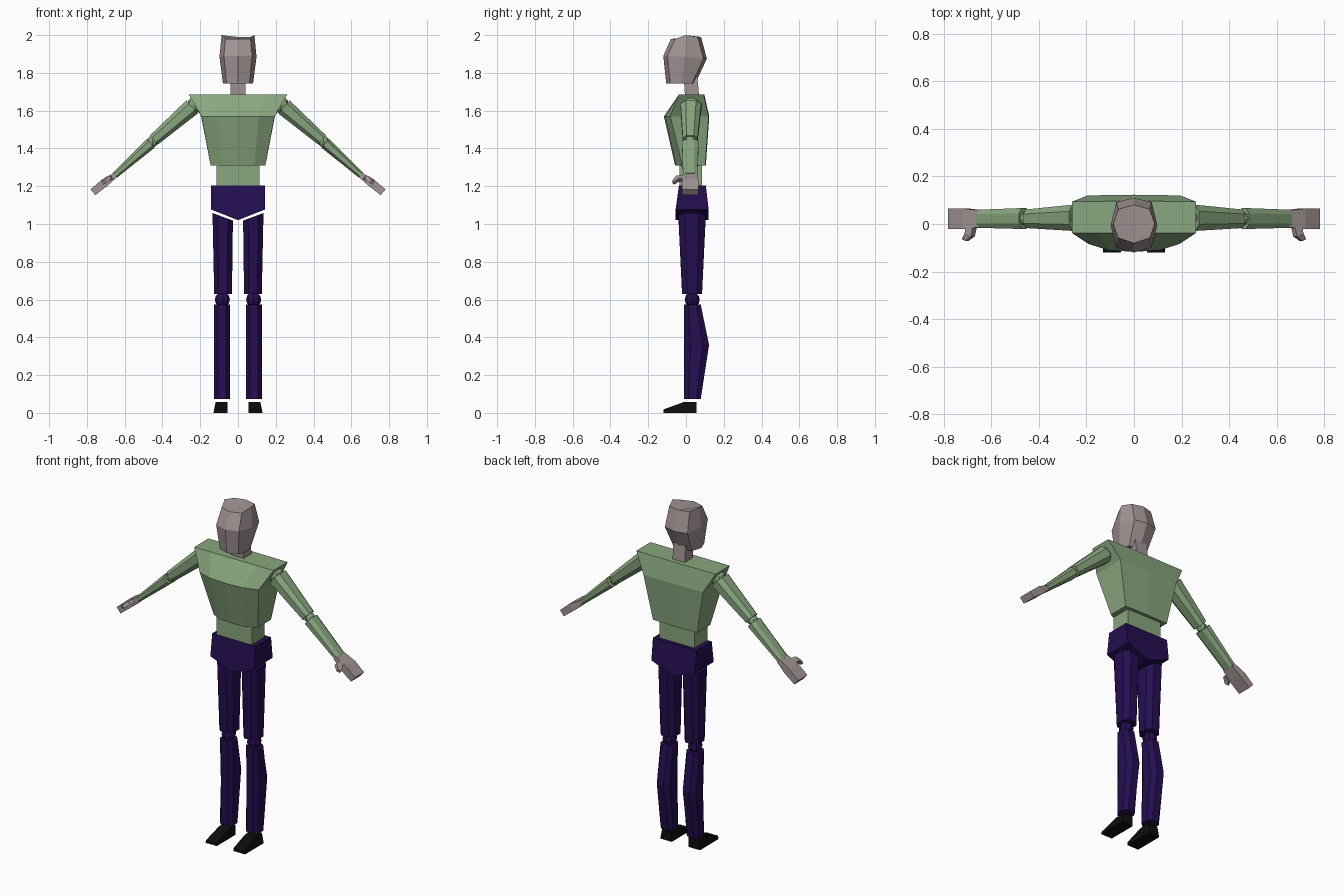
import bpy, bmesh
from mathutils import Vector as V

if "Cube" in bpy.data.objects:
    bpy.data.objects.remove(bpy.data.objects["Cube"])


def material(name, rgb):
    m = bpy.data.materials.new(name)
    m.diffuse_color = (*rgb, 1)
    m.use_nodes = True
    m.node_tree.nodes["Principled BSDF"].inputs["Base Color"].default_value = m.diffuse_color
    return m


SKIN = material("grey_pink_skin", (0.36, 0.295, 0.295))
GREEN = material("sage_green", (0.25, 0.385, 0.21))
PURPLE = material("deep_purple", (0.018, 0.0045, 0.082))
BLACK = material("black", (0.004, 0.004, 0.004))


def finish(name, bm, mat):
    """Turn a right-half bmesh into an object mirrored across x = 0."""
    bmesh.ops.recalc_face_normals(bm, faces=bm.faces)
    me = bpy.data.meshes.new(name)
    bm.to_mesh(me)
    bm.free()
    me.materials.append(mat)
    ob = bpy.data.objects.new(name, me)
    bpy.context.collection.objects.link(ob)
    ob.modifiers.new("mirror", 'MIRROR')
    return ob


def loft(name, rings, mat, closed=True):
    """Skin a stack of rings; open half rings meet their mirror at x = 0."""
    bm = bmesh.new()
    rows = [[bm.verts.new(p) for p in r] for r in rings]
    n = len(rows[0])
    for a, b in zip(rows, rows[1:]):
        for i in range(n if closed else n - 1):
            j = (i + 1) % n
            bm.faces.new((a[i], a[j], b[j], b[i]))
    bm.faces.new(rows[0])
    bm.faces.new(rows[-1])
    return finish(name, bm, mat)


OCT = [(1, .5), (.5, 1), (-.5, 1), (-1, .5), (-1, -.5), (-.5, -1), (.5, -1), (1, -.5)]
BOX = [(1, 1), (-1, 1), (-1, -1), (1, -1)]


def limb(name, stations, u, v, mat, section=OCT):
    """Stations are (centre, half size along u, half size along v)."""
    u, v = V(u), V(v)
    loft(name, [[V(c) + u * a * hu + v * b * hv for a, b in section]
                for c, hu, hv in stations], mat)


def ball(name, centre, r, mat):
    bm = bmesh.new()
    bmesh.ops.create_uvsphere(bm, u_segments=8, v_segments=6, radius=r)
    bmesh.ops.translate(bm, verts=bm.verts, vec=centre)
    finish(name, bm, mat)


def half_box(x, y0, y1, z):
    return [(0, y0, z), (x, y0, z), (x, y1, z), (0, y1, z)]


# head: faceted, widest at the middle
def head_ring(x, yf, yb, zf, zm, zb):
    ym = (yf + yb) / 2
    return [(0, yf, zf), (x * .76, yf + .022, zf), (x, ym, zm),
            (x * .76, yb - .018, zb), (0, yb, zb)]


loft("head", [head_ring(.08, -.105, .05, 1.745, 1.745, 1.745),
              head_ring(.098, -.12, .11, 1.89, 1.885, 1.875),
              head_ring(.087, -.08, .08, 1.98, 2.0, 1.99)], SKIN, False)
loft("neck", [half_box(.04, -.005, .07, 1.67), half_box(.04, -.012, .06, 1.78)], SKIN, False)


# chest, waist and pelvis
def chest_ring(z, y, front, corner, back):
    return [(0, y, z), (*front, z), (*corner, z), (*back, z), (0, back[1] + .003, z)]


loft("chest", [chest_ring(1.31, -.058, (.085, -.053), (.145, -.02), (.145, .102)),
               chest_ring(1.57, -.117, (.11, -.11), (.193, -.083), (.195, .12)),
               chest_ring(1.685, -.038, (.15, -.038), (.26, -.038), (.26, .094))],
     GREEN, False)
loft("waist", [half_box(.115, -.035, .085, 1.19), half_box(.115, -.035, .085, 1.32)], GREEN, False)
loft("pelvis", [[(0, -.055, 1.02), (.143, -.055, 1.077), (.143, .12, 1.077), (0, .12, 1.02)],
                half_box(.143, -.037, .105, 1.205)], PURPLE, False)

# legs; the thigh tops slope along the hip line
bm_top = [(.081 + a * .054, .032 + b * .072, 1.038 + a * .02) for a, b in OCT]
bm_low = [(.079 + a * .047, .032 + b * .053, .63) for a, b in OCT]
loft("thigh", [bm_low, bm_top], PURPLE)
ball("knee", (.083, .033, .6), .04, PURPLE)
limb("shin", [((.085, .034, .073), .042, .044),
              ((.085, .056, .36), .042, .066),
              ((.085, .034, .573), .042, .044)], (1, 0, 0), (0, 1, 0), PURPLE)
loft("shoe", [[(.055, y, 0), (.13, y, 0), (.13 - t, y, z), (.055, y, z)]
              for y, z, t in ((-.12, .018, .006), (-.01, .058, .012), (.055, .058, .012))], BLACK)

# arms
Y, ACROSS = (0, 1, 0), (.655, 0, .756)
ball("shoulder", (.225, .027, 1.632), .045, GREEN)
limb("upper_arm", [((.243, .026, 1.62), .055, .046),
                   ((.445, .022, 1.445), .039, .032)], Y, ACROSS, GREEN)
ball("elbow", (.453, .022, 1.436), .03, GREEN)
limb("forearm", [((.462, .023, 1.427), .044, .031),
                 ((.652, .022, 1.258), .038, .017)], Y, ACROSS, GREEN)

# hands with thumbs
limb("hand", [((.645, .022, 1.262), .036, .014), ((.707, .022, 1.218), .043, .022),
              ((.768, .022, 1.168), .043, .02)], Y, ACROSS, SKIN, BOX)
limb("thumb", [((.685, -.005, 1.24), .02, .013), ((.69, -.045, 1.24), .017, .012),
               ((.71, -.068, 1.22), .01, .009)], (.8, .4, -.45), ACROSS, SKIN, BOX)
